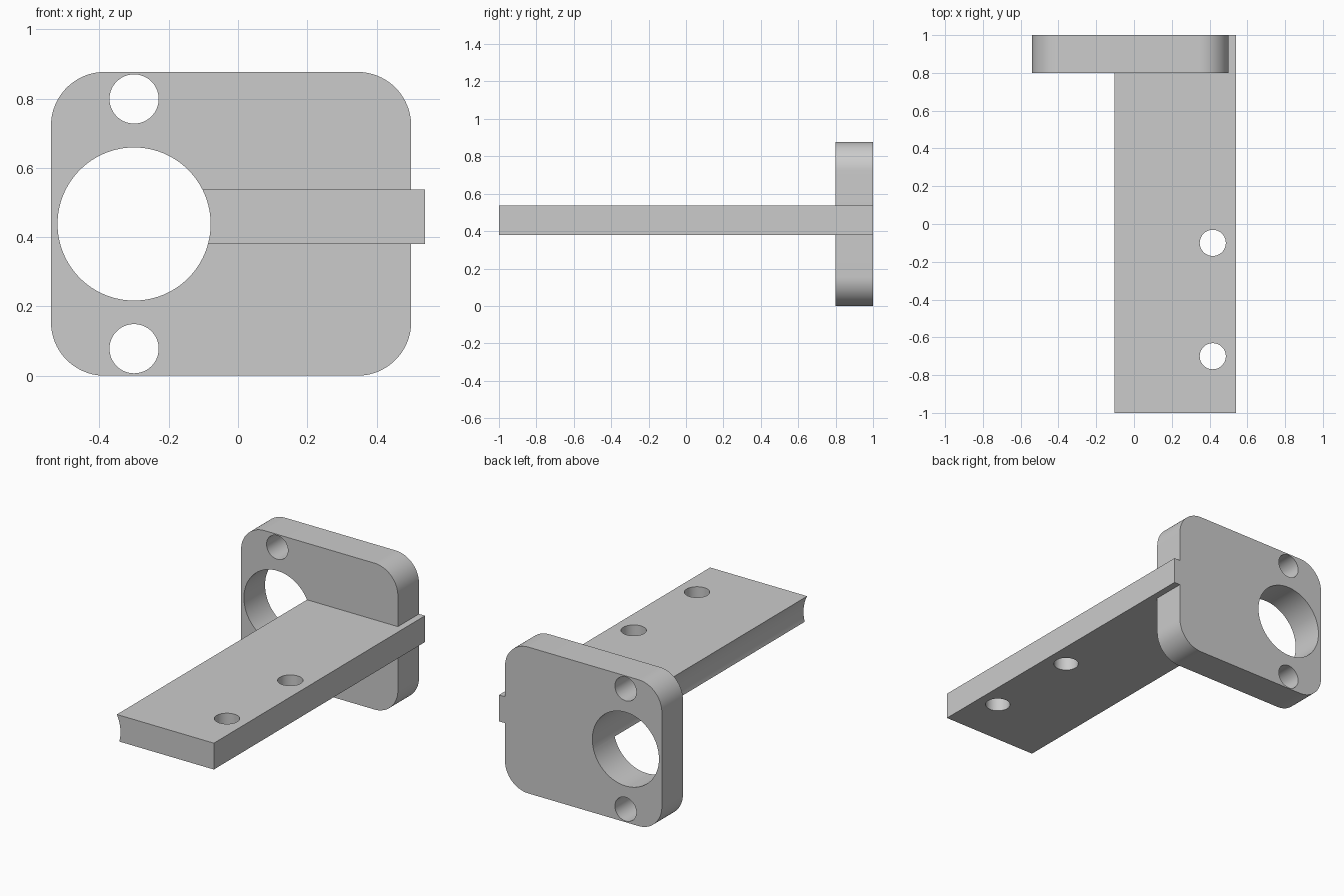
import bpy
import bmesh
from math import cos, sin, pi, radians
from mathutils import Matrix

cube = bpy.data.objects.get("Cube")
if cube:
    bpy.data.objects.remove(cube, do_unlink=True)

grey = bpy.data.materials.new("light grey")
grey.use_nodes = True
colour = (0.6, 0.6, 0.6, 1)
grey.diffuse_color = colour
grey.node_tree.nodes["Principled BSDF"].inputs["Base Color"].default_value = colour


def add_object(name, bm):
    bmesh.ops.recalc_face_normals(bm, faces=bm.faces)
    mesh = bpy.data.meshes.new(name)
    bm.to_mesh(mesh)
    bm.free()
    mesh.materials.append(grey)
    obj = bpy.data.objects.new(name, mesh)
    bpy.context.collection.objects.link(obj)
    return obj


def box(name, low, high):
    bm = bmesh.new()
    bmesh.ops.create_cube(bm, size=1)
    for v in bm.verts:
        v.co = [h if c > 0 else l for c, l, h in zip(v.co, low, high)]
    return add_object(name, bm)


def cylinder(name, centre, radius, depth, turn=0):
    bm = bmesh.new()
    place = Matrix.Translation(centre) @ Matrix.Rotation(turn, 4, "X")
    bmesh.ops.create_cone(bm, cap_ends=True, segments=96, radius1=radius,
                          radius2=radius, depth=depth, matrix=place)
    return add_object(name, bm)


def rounded_plate(name, x0, x1, z0, z1, y0, y1, radius, steps=20):
    bm = bmesh.new()
    corners = [(x1 - radius, z1 - radius), (x0 + radius, z1 - radius),
               (x0 + radius, z0 + radius), (x1 - radius, z0 + radius)]
    outline = []
    for i, (cx, cz) in enumerate(corners):
        for s in range(steps + 1):
            a = (i + s / steps) * pi / 2
            outline.append(bm.verts.new((cx + radius * cos(a), y0, cz + radius * sin(a))))
    face = bm.faces.new(outline)
    out = bmesh.ops.extrude_face_region(bm, geom=[face], use_keep_orig=True)
    moved = [g for g in out["geom"] if isinstance(g, bmesh.types.BMVert)]
    bmesh.ops.translate(bm, verts=moved, vec=(0, y1 - y0, 0))
    return add_object(name, bm)


def combine(target, other, operation):
    mod = target.modifiers.new(other.name, "BOOLEAN")
    mod.object, mod.operation, mod.solver = other, operation, "EXACT"
    bpy.context.view_layer.objects.active = target
    bpy.ops.object.modifier_apply(modifier=mod.name)
    bpy.data.objects.remove(other, do_unlink=True)


# Upright plate joined to the long flat arm
bracket = rounded_plate("mounting_bracket", -0.54, 0.5, 0, 0.877, 0.8, 1, 0.155)
arm = box("arm", (-0.25, -1, 0.38), (0.54, 1, 0.538))
combine(bracket, arm, "UNION")

# Large bore, which also hollows the inner edge of the arm
combine(bracket, cylinder("bore", (-0.3, 0, 0.438), 0.221, 3, pi / 2), "DIFFERENCE")

# Screw holes above and below the bore
for z in (0.078, 0.799):
    combine(bracket, cylinder("plate_hole", (-0.3, 0.9, z), 0.071, 0.5, pi / 2), "DIFFERENCE")

# Screw holes through the arm
for y in (-0.1, -0.7):
    combine(bracket, cylinder("arm_hole", (0.417, y, 0.46), 0.069, 0.5), "DIFFERENCE")

bpy.ops.object.select_all(action="DESELECT")
bracket.select_set(True)
bpy.context.view_layer.objects.active = bracket
bpy.ops.object.shade_smooth_by_angle(angle=radians(30))
